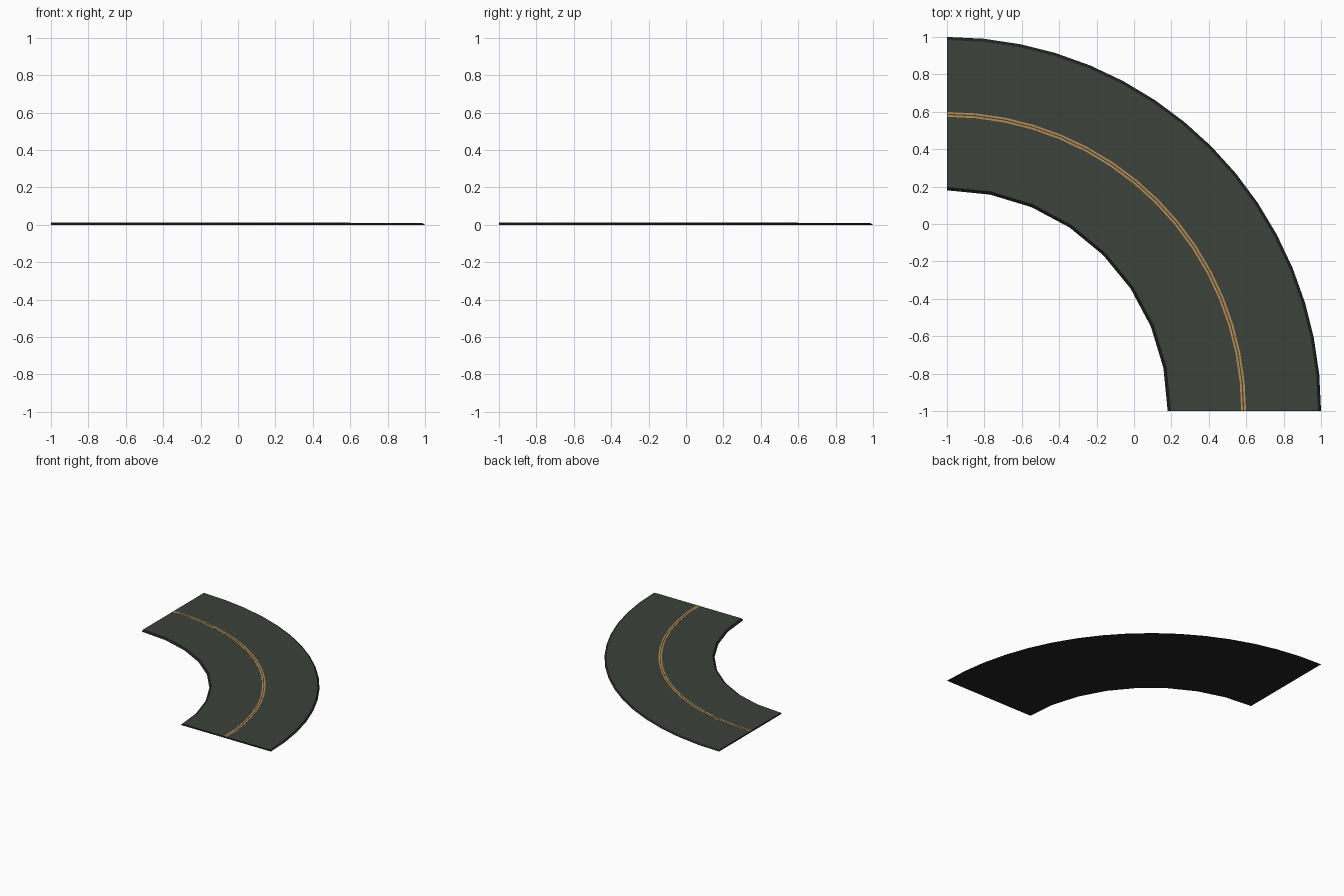
import bpy, bmesh, math

if "Cube" in bpy.data.objects:
    bpy.data.objects.remove(bpy.data.objects["Cube"])

SEG = 16            # outer arc facets over the quarter turn
H = 0.011           # road thickness
CX = CY = -1.0      # centre of the bend


def material(name, rgb):
    m = bpy.data.materials.new(name)
    m.diffuse_color = (*rgb, 1.0)
    m.use_nodes = True
    m.node_tree.nodes["Principled BSDF"].inputs["Base Color"].default_value = m.diffuse_color
    return m


asphalt = material("asphalt", (0.045, 0.054, 0.044))
dark_edge = material("dark edge", (0.0145, 0.0165, 0.0145))
line_paint = material("line paint", (0.48, 0.26, 0.08))


def sweep(name, profile, mats, strip_mats, coarse=()):
    """Sweep a closed (radius, z) profile through 90 degrees around the bend centre.
    Points listed in coarse follow an arc with half as many facets."""
    bm = bmesh.new()
    rings = []
    for i in range(SEG + 1):
        a = math.pi / 2 * i / SEG
        ring = []
        for k, (r, z) in enumerate(profile):
            if k in coarse and i % 2:
                r *= math.cos(math.pi / 2 / SEG)
            ring.append(bm.verts.new((CX + r * math.cos(a), CY + r * math.sin(a), z)))
        rings.append(ring)
    n = len(profile)
    for a, b in zip(rings, rings[1:]):
        for k in range(n):
            j = (k + 1) % n
            f = bm.faces.new((a[k], a[j], b[j], b[k]))
            f.material_index = strip_mats[k]
    # end caps
    for ring in (rings[0], rings[-1]):
        f = bm.faces.new(ring)
        f.material_index = len(mats) - 1
    bmesh.ops.recalc_face_normals(bm, faces=bm.faces)
    me = bpy.data.meshes.new(name)
    bm.to_mesh(me)
    bm.free()
    for m in mats:
        me.materials.append(m)
    ob = bpy.data.objects.new(name, me)
    bpy.context.collection.objects.link(ob)
    return ob


# road slab: sloped dark shoulders, asphalt top, dark underside
sweep("road_slab",
      [(1.18, 0), (1.195, H), (1.984, H), (2.0, 0)],
      [asphalt, dark_edge], [1, 0, 1, 1], coarse=(0, 1))

# double centre line, as thin painted plates
for name, r0, r1 in (("inner_centre_line", 1.573, 1.583),
                     ("outer_centre_line", 1.589, 1.599)):
    sweep(name, [(r0, H - 0.002), (r0, H + 0.001), (r1, H + 0.001), (r1, H - 0.002)],
          [line_paint], [0, 0, 0, 0])
